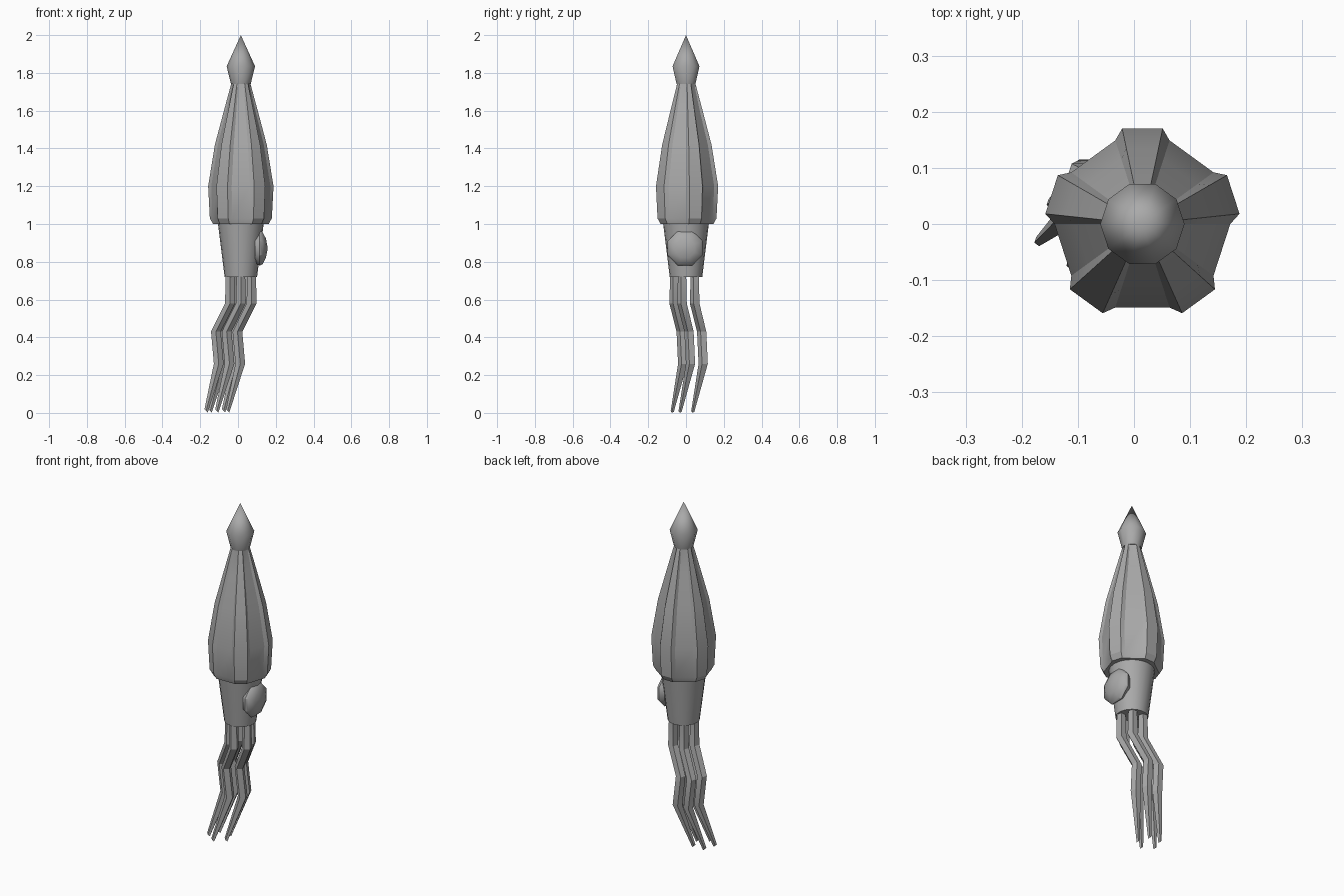
import bpy, bmesh
from math import cos, sin, radians, pi
from mathutils import Vector, Matrix

cube = bpy.data.objects.get("Cube")
if cube:
    bpy.data.objects.remove(cube, do_unlink=True)

grey = bpy.data.materials.new("plain grey")
grey.use_nodes = True
colour = (0.4, 0.4, 0.4, 1)
grey.diffuse_color = colour
grey.node_tree.nodes["Principled BSDF"].inputs["Base Color"].default_value = colour

AXIS_X = 0.015


def loft(name, rings, angle=35, matrix=Matrix()):
    """Skin a list of equal-length point rings and cap both ends."""
    bm = bmesh.new()
    loops = [[bm.verts.new(matrix @ Vector(p)) for p in ring] for ring in rings]
    n = len(loops[0])
    for a, b in zip(loops, loops[1:]):
        for i in range(n):
            j = (i + 1) % n
            bm.faces.new((a[i], a[j], b[j], b[i]))
    bm.faces.new(loops[0])
    bm.faces.new(loops[-1])
    bmesh.ops.remove_doubles(bm, verts=bm.verts, dist=0.0005)
    bmesh.ops.recalc_face_normals(bm, faces=bm.faces)
    mesh = bpy.data.meshes.new(name)
    bm.to_mesh(mesh)
    bm.free()
    mesh.materials.append(grey)
    obj = bpy.data.objects.new(name, mesh)
    bpy.context.collection.objects.link(obj)
    bpy.ops.object.select_all(action="DESELECT")
    obj.select_set(True)
    bpy.context.view_layer.objects.active = obj
    bpy.ops.object.shade_smooth_by_angle(angle=radians(angle))
    return obj


def circle(r, z, sides=10, x=AXIS_X, y=0, turn=0):
    steps = [turn + 2 * pi * i / sides for i in range(sides)]
    return [(x + r * cos(t), y + r * sin(t), z) for t in steps]


def ribbed(r, z, depth):
    """Five flat ribs with sunken panels between them."""
    points = []
    for k in range(5):
        for offset, scale in ((-18, depth), (-12, 1), (12, 1), (18, depth)):
            t = radians(18 + 72 * k + offset)
            points.append((AXIS_X + r * scale * cos(t), r * scale * sin(t), z))
    return points


# Ribbed mantle
mantle = [(0.125, 1.0, 0.97), (0.148, 1.0, 0.95), (0.165, 1.03, 0.91),
          (0.174, 1.2, 0.9), (0.138, 1.42, 0.88), (0.09, 1.6, 0.85),
          (0.056, 1.725, 0.88), (0.048, 1.75, 1)]
loft("mantle", [ribbed(*m) for m in mantle], 20)

# Pointed tip
loft("tip", [circle(r, z) for r, z in
             ((0.052, 1.74), (0.075, 1.835), (0.0, 2.0))], 37)

# Tapered head
loft("head", [circle(r, z, 20) for r, z in ((0.086, 0.72), (0.122, 1.01))], 40)

# Faceted eye on the left side
eye_place = Matrix.Translation((0.0, -0.005, 0.872)) @ Matrix.Rotation(pi / 2, 4, "Y")
loft("eye", [circle(r, d, 8, 0, 0, pi / 8) for r, d in
             ((0.085, 0.09), (0.1, 0.115), (0.092, 0.13), (0.055, 0.148),
              (0.015, 0.155))], 40, eye_place)

# Five bent tentacles: sway in x and y, height, thickness
sway = [(0, 0, 0.73, 0.024), (0, 0, 0.58, 0.028), (-0.075, 0.037, 0.43, 0.027),
        (-0.06, 0.045, 0.26, 0.027), (-0.127, -0.012, 0.01, 0.009)]
for k in range(5):
    t = radians(-90 + 72 * k)
    cx, cy = AXIS_X + 0.06 * cos(t), 0.06 * sin(t)
    rings = [circle(r, z, 5, cx + dx, cy + dy, t) for dx, dy, z, r in sway]
    # Level the tip with the ground
    rings[-1] = [(x, y, 0.01 - (x - cx - sway[-1][0])) for x, y, z in rings[-1]]
    loft("tentacle_%d" % (k + 1), rings, 25)
